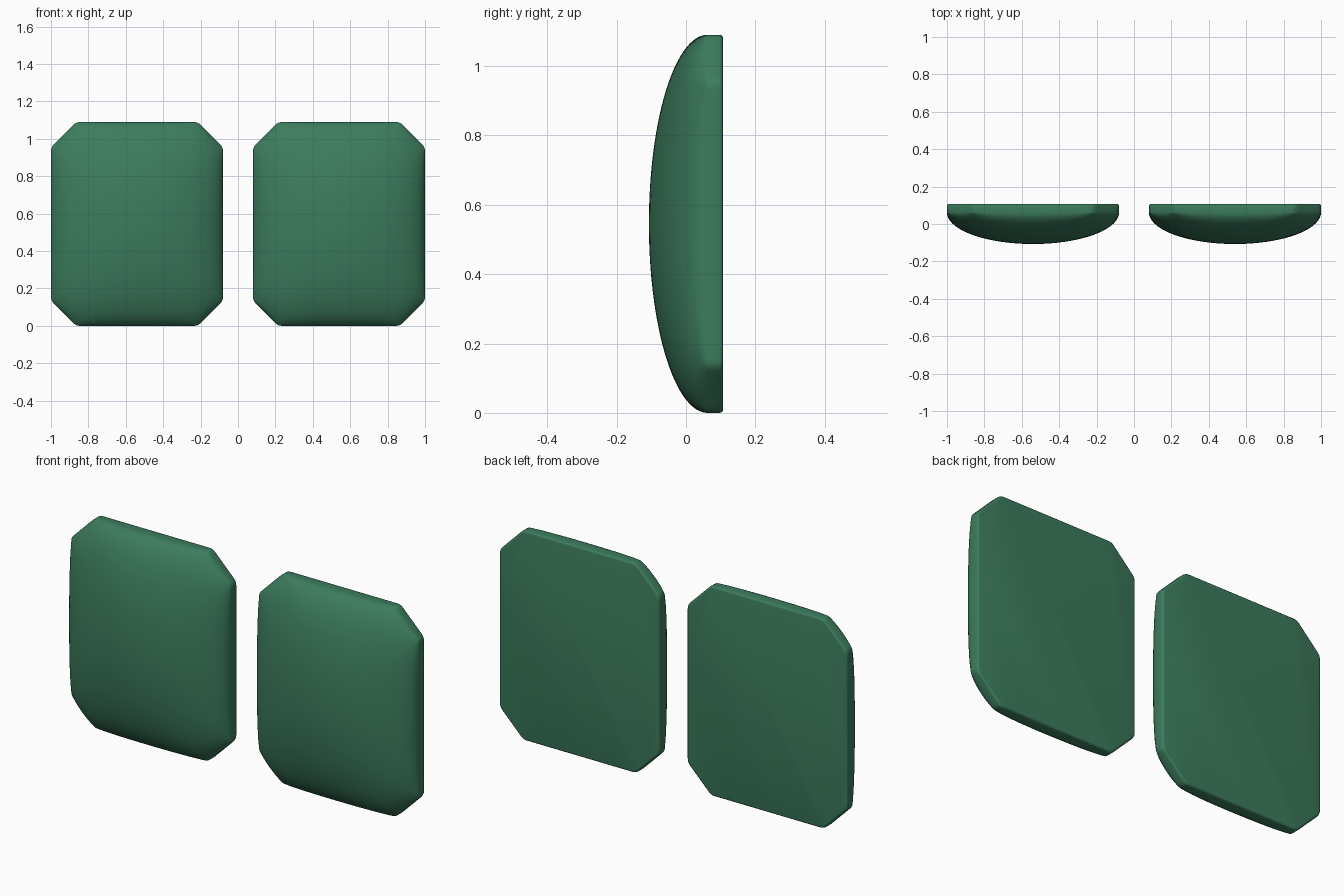
import bpy, bmesh, math
from mathutils import Vector

if "Cube" in bpy.data.objects:
    bpy.data.objects.remove(bpy.data.objects["Cube"])

A, B, C = 0.46, 0.545, 0.135        # half width, half height, corner cut
BACK, RIM, DOME = 0.107, 0.062, 0.169  # back plane, start of dome, dome height

green = bpy.data.materials.new("green")
green.diffuse_color = (0.045, 0.2, 0.11, 1)
green.use_nodes = True
green.node_tree.nodes["Principled BSDF"].inputs["Base Color"].default_value = green.diffuse_color


def outline():
    """Octagon with slightly rounded corners and subdivided sides."""
    k = [Vector(p) for p in ((A, -B + C), (A, B - C), (A - C, B), (-A + C, B),
                             (-A, B - C), (-A, -B + C), (-A + C, -B), (A - C, -B))]
    r, pts = 0.02, []
    for i, p in enumerate(k):
        nxt = k[(i + 1) % 8]
        din = (p - k[i - 1]).normalized()
        dout = (nxt - p).normalized()
        a, b = p - din * r, p + dout * r
        for j in range(4):
            t = j / 4
            pts.append(a * (1 - t) ** 2 + p * 2 * t * (1 - t) + b * t * t)
        end = nxt - dout * r
        n = 8 if i % 2 else 18
        pts += [b.lerp(end, j / n) for j in range(n)]
    return pts


def dome(x, z):
    """Front surface: elliptical in both directions, rolled over at the cut corners."""
    u, v = abs(x) / A, abs(z) / B
    w = (abs(x) + abs(z)) / (A + B - C)
    h = max(0, 1 - u * u) * max(0, 1 - v * v) * max(0, 1 - w ** 16)
    return RIM - DOME * math.sqrt(h)


def pad_mesh():
    bm = bmesh.new()
    pts = outline()
    n = len(pts)

    def ring(f):
        return [bm.verts.new(f(p)) for p in pts]

    rings = []
    steps = 26
    # domed front
    for i in range(1, steps + 1):
        s = math.sin(math.pi / 2 * i / steps)
        rings.append(ring(lambda p: (p.x * s, dome(p.x * s, p.y * s), p.y * s)))
    # side wall and small rounded back edge
    r = 0.01
    for a in (0, 30, 60, 90):
        c = r * (1 - math.cos(math.radians(a)))
        y = BACK - r + r * math.sin(math.radians(a))
        rings.append(ring(lambda p: (p.x * (1 - c / A), y, p.y * (1 - c / B))))
    for lo, hi in zip(rings, rings[1:]):
        for j in range(n):
            m = (j + 1) % n
            bm.faces.new((lo[j], lo[m], hi[m], hi[j]))
    centre = bm.verts.new((0, dome(0, 0), 0))
    for j in range(n):
        bm.faces.new((centre, rings[0][(j + 1) % n], rings[0][j]))
    # flat back
    bm.faces.new(rings[-1])
    bmesh.ops.recalc_face_normals(bm, faces=bm.faces)
    me = bpy.data.meshes.new("pad")
    bm.to_mesh(me)
    bm.free()
    me.materials.append(green)
    return me


# the two matching pads
for name, side in (("left_pad", -1), ("right_pad", 1)):
    ob = bpy.data.objects.new(name, pad_mesh())
    bpy.context.collection.objects.link(ob)
    ob.location = (side * (1 - A), 0, B)
    bpy.ops.object.select_all(action='DESELECT')
    ob.select_set(True)
    bpy.context.view_layer.objects.active = ob
    bpy.ops.object.shade_smooth_by_angle(angle=math.radians(40))
